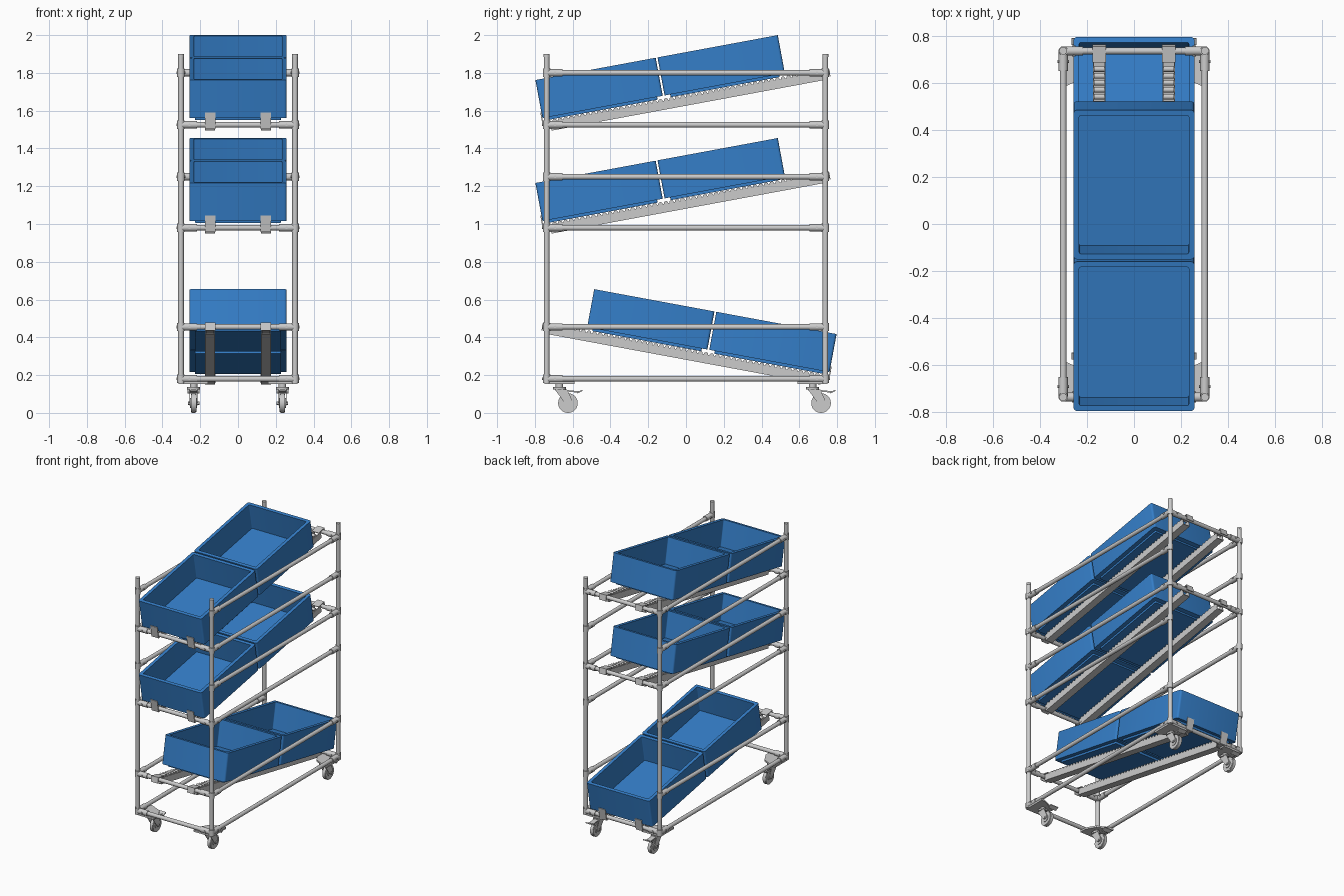
import bpy, bmesh, math
from mathutils import Matrix, Vector

if "Cube" in bpy.data.objects:
    bpy.data.objects.remove(bpy.data.objects["Cube"])

PX, PY = 0.302, 0.738           # post positions
TILT = math.radians(10.5)       # shelf slope
blue = bpy.data.materials.new("blue_plastic")
blue.diffuse_color = (0.035, 0.21, 0.58, 1)
blue.use_nodes = True
blue.node_tree.nodes["Principled BSDF"].inputs["Base Color"].default_value = blue.diffuse_color


def box(bm, c, s, rx=0):
    m = Matrix.Translation(c) @ Matrix.Rotation(rx, 4, 'X') @ Matrix.Diagonal((*s, 1))
    bmesh.ops.create_cube(bm, size=1, matrix=m)


def rod(bm, a, b, r, seg=16):
    a, b = Vector(a), Vector(b)
    d = b - a
    m = Matrix.Translation((a + b) / 2) @ d.to_track_quat('Z', 'Y').to_matrix().to_4x4()
    bmesh.ops.create_cone(bm, cap_ends=True, segments=seg, radius1=r, radius2=r,
                          depth=d.length, matrix=m)


def prism(bm, pts, offset):
    base = [bm.verts.new(p) for p in pts]
    top = [bm.verts.new(Vector(p) + Vector(offset)) for p in pts]
    bm.faces.new(base)
    bm.faces.new(top[::-1])
    for i in range(len(pts)):
        j = (i + 1) % len(pts)
        bm.faces.new((base[i], top[i], top[j], base[j]))


def finish(bm, name, matrix=None, mat=None):
    bmesh.ops.recalc_face_normals(bm, faces=bm.faces)
    me = bpy.data.meshes.new(name)
    bm.to_mesh(me)
    bm.free()
    ob = bpy.data.objects.new(name, me)
    bpy.context.collection.objects.link(ob)
    if matrix:
        ob.matrix_world = matrix
    if mat:
        me.materials.append(mat)
    bpy.ops.object.select_all(action='DESELECT')
    ob.select_set(True)
    bpy.context.view_layer.objects.active = ob
    bpy.ops.object.shade_smooth_by_angle(angle=math.radians(35))
    return ob


# Corner posts with end caps
for sx in (-1, 1):
    for sy in (-1, 1):
        bm = bmesh.new()
        rod(bm, (sx * PX, sy * PY, 0.165), (sx * PX, sy * PY, 1.89), 0.015)
        rod(bm, (sx * PX, sy * PY, 1.885), (sx * PX, sy * PY, 1.9), 0.0165)
        finish(bm, "corner_post")


# Clamp joint: collar on the post, sleeve along the rail, bolt
def joint(bm, post, direction):
    p, d = Vector(post), Vector(direction)
    rod(bm, p - Vector((0, 0, 0.022)), p + Vector((0, 0, 0.022)), 0.02)
    rod(bm, p, p + d * 0.085, 0.0195)
    side = d.cross(Vector((0, 0, 1)))
    q = p + d * 0.045
    rod(bm, q - side * 0.024, q + side * 0.024, 0.007, 8)


# Long side rails
for z in (0.18, 0.455, 0.98, 1.25, 1.525, 1.80):
    for sx in (-1, 1):
        bm = bmesh.new()
        rod(bm, (sx * PX, -PY, z), (sx * PX, PY, z), 0.0145)
        for sy in (-1, 1):
            joint(bm, (sx * PX, sy * PY, z), (0, -sy, 0))
        finish(bm, "side_rail")

# Cross rails at the front and back
for sy, levels in ((-1, (0.18, 0.455, 0.98, 1.525)), (1, (0.18, 1.25, 1.80))):
    for z in levels:
        bm = bmesh.new()
        rod(bm, (-PX, sy * PY, z), (PX, sy * PY, z), 0.0145)
        for sx in (-1, 1):
            joint(bm, (sx * PX, sy * PY, z), (-sx, 0, 0))
        finish(bm, "cross_rail")


# Crate: stacked rounded rectangles joined into a shell with a recessed foot
def crate(name, matrix, w=0.515, l=0.6475):
    bm = bmesh.new()
    loops = []
    for inset, z in ((0.03, 0), (0.03, 0.015), (0, 0.015), (0, 0.22), (0.024, 0.22), (0.024, 0.03)):
        hw, hl, r = w / 2 - inset, l / 2 - inset, 0.014 if inset == 0 else 0.006
        loop = []
        for k, (cx, cy) in enumerate(((1, 1), (-1, 1), (-1, -1), (1, -1))):
            for i in range(5):
                a = math.pi / 2 * (k + i / 4)
                loop.append(bm.verts.new((cx * (hw - r) + r * math.cos(a),
                                          cy * (hl - r) + r * math.sin(a), z)))
        loops.append(loop)
    for a, b in zip(loops, loops[1:]):
        for i in range(len(a)):
            j = (i + 1) % len(a)
            bm.faces.new((a[i], a[j], b[j], b[i]))
    bm.faces.new(loops[0][::-1])
    bm.faces.new(loops[-1])
    finish(bm, name, matrix, blue)


# Sloped shelf: two roller tracks and two crates, local origin on the lower rail
def shelf(z, turn):
    m = (Matrix.Rotation(turn, 4, 'Z') @ Matrix.Translation((0, -PY, z))
         @ Matrix.Rotation(TILT, 4, 'X'))
    end = 2 * PY / math.cos(TILT)
    for x in (-0.148, 0.148):
        bm = bmesh.new()
        mid, length = end / 2, end - 0.04
        box(bm, (x, mid, -0.033), (0.052, length, 0.004))
        for s in (-1, 1):
            box(bm, (x + s * 0.025, mid, -0.012), (0.004, length, 0.046))
        # lower stop tab and upper hook
        box(bm, (x, -0.0185, 0.027), (0.056, 0.005, 0.086))
        box(bm, (x, 0.012, -0.017), (0.056, 0.06, 0.004))
        box(bm, (x, end - 0.012, 0.018), (0.056, 0.07, 0.005))
        box(bm, (x, end + 0.021, -0.001), (0.056, 0.005, 0.042))
        finish(bm, "track_channel", m)
        bm = bmesh.new()
        for i in range(47):
            y = 0.045 + i * 0.03
            rod(bm, (x - 0.022, y, 0.012), (x + 0.022, y, 0.012), 0.012, 12)
        finish(bm, "track_rollers", m)
    for i in range(2):
        y = -0.015 + 0.6475 / 2 + i * 0.6575
        crate("crate", m @ Matrix.Translation((0, y, 0.024)))


shelf(1.525, 0)
shelf(0.98, 0)
shelf(0.18, math.pi)

# Corner mounting plates and swivel casters
for sx in (-1, 1):
    for sy in (-1, 1):
        bm = bmesh.new()
        outline = ((0.315, 0.75), (0.315, 0.59), (0.285, 0.59), (0.2, 0.63), (0.16, 0.7), (0.16, 0.75))
        prism(bm, [(sx * x, sy * y, 0.152) for x, y in outline], (0, 0, 0.013))
        finish(bm, "caster_plate")

        place = Matrix.Translation((sx * 0.235, sy * 0.67, 0))
        bm = bmesh.new()
        rod(bm, (0, 0, 0.125), (0, 0, 0.153), 0.02)
        rod(bm, (0, 0, 0.125), (0, 0, 0.138), 0.034, 24)
        box(bm, (0, 0.008, 0.122), (0.046, 0.062, 0.006))
        side = ((-0.025, 0.125), (0.04, 0.125), (0.066, 0.07), (0.062, 0.045), (0.04, 0.04), (0.022, 0.06))
        for s in (-1, 1):
            prism(bm, [(s * 0.0205, y, z) for y, z in side], (s * 0.004, 0, 0))
        rod(bm, (-0.03, 0.045, 0.052), (0.03, 0.045, 0.052), 0.009, 12)
        finish(bm, "caster_fork", place)

        bm = bmesh.new()
        box(bm, (0, 0.07, 0.114), (0.036, 0.06, 0.008), -0.1)
        box(bm, (0, 0.108, 0.113), (0.064, 0.03, 0.007), 0.45)
        finish(bm, "brake_pedal", place)

        bm = bmesh.new()
        for half, r in ((0.011, 0.052), (0.014, 0.048), (0.018, 0.026)):
            rod(bm, (-half, 0.045, 0.052), (half, 0.045, 0.052), r, 32)
        finish(bm, "caster_wheel", place)
